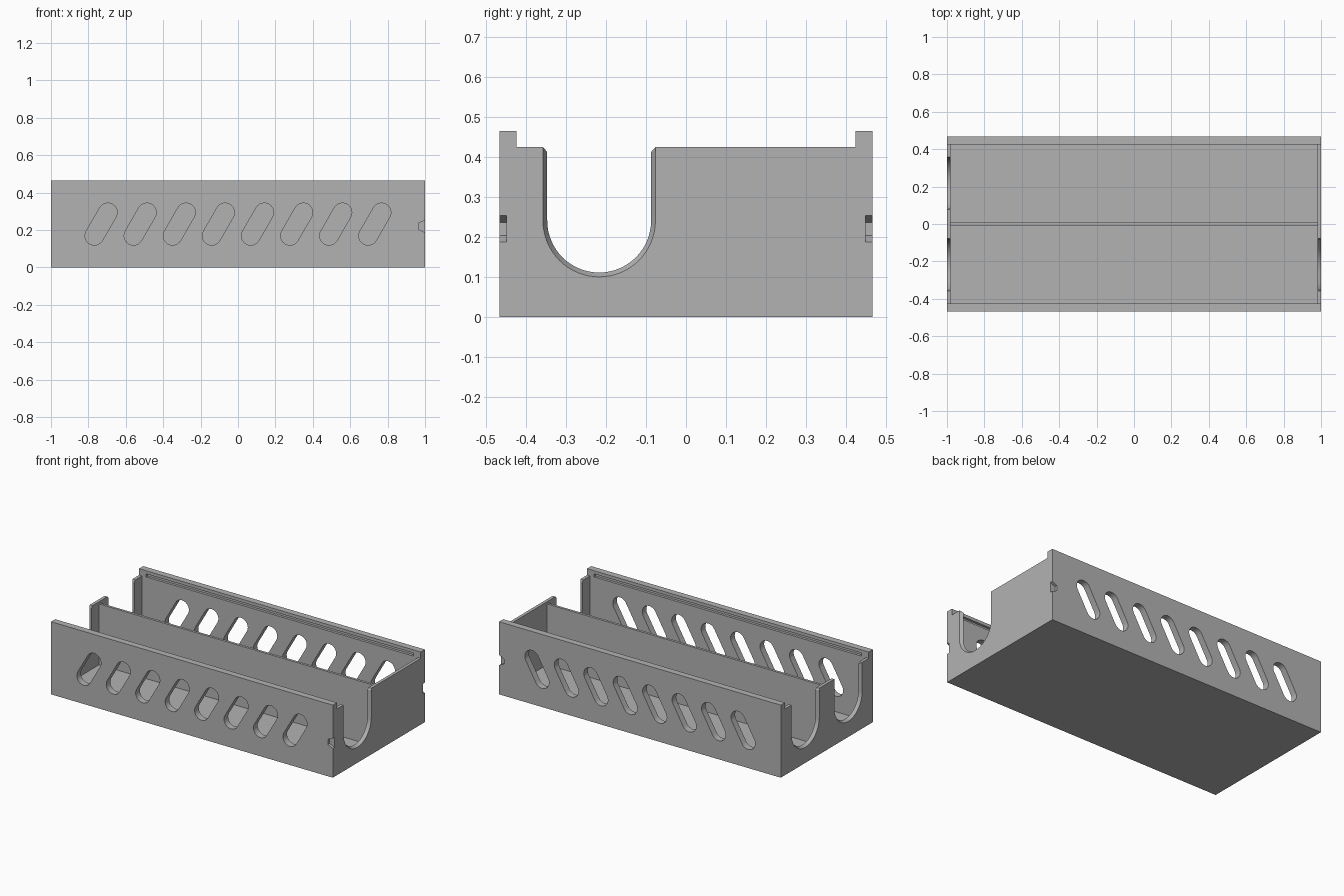
import bpy, bmesh
from math import pi, cos, sin
from mathutils import Vector

default = bpy.data.objects.get("Cube")
if default:
    bpy.data.objects.remove(default, do_unlink=True)

HX, HY, H = 1.0, 0.467, 0.466      # half length, half width, height
WALL, END, FLOOR = 0.042, 0.02, 0.02
IN_Y, IN_X = HY - WALL, HX - END
RIM = 0.425                        # height of the end walls

grey = bpy.data.materials.new("plain_grey")
grey.use_nodes = True
grey.diffuse_color = (0.45, 0.45, 0.45, 1)
grey.node_tree.nodes["Principled BSDF"].inputs["Base Color"].default_value = (0.45, 0.45, 0.45, 1)


def loft(name, ring_a, ring_b):
    """Closed solid between two matching rings of points."""
    bm = bmesh.new()
    a = [bm.verts.new(p) for p in ring_a]
    b = [bm.verts.new(p) for p in ring_b]
    bm.faces.new(a)
    bm.faces.new(b)
    for i in range(len(a)):
        j = (i + 1) % len(a)
        bm.faces.new((a[i], a[j], b[j], b[i]))
    bmesh.ops.recalc_face_normals(bm, faces=bm.faces)
    mesh = bpy.data.meshes.new(name)
    bm.to_mesh(mesh)
    bm.free()
    mesh.materials.append(grey)
    obj = bpy.data.objects.new(name, mesh)
    bpy.context.collection.objects.link(obj)
    return obj


def box(name, x0, x1, y0, y1, z0, z1):
    ring = [(x0, y0), (x1, y0), (x1, y1), (x0, y1)]
    return loft(name, [(x, y, z0) for x, y in ring], [(x, y, z1) for x, y in ring])


def cut(target, cutter):
    """Subtract the cutter for good, then remove it."""
    cutter.hide_render = True
    mod = target.modifiers.new("cut", 'BOOLEAN')
    mod.operation, mod.solver, mod.object = 'DIFFERENCE', 'EXACT', cutter
    deps = bpy.context.evaluated_depsgraph_get()
    mesh = bpy.data.meshes.new_from_object(target.evaluated_get(deps))
    target.modifiers.clear()
    target.data = mesh
    bpy.data.objects.remove(cutter, do_unlink=True)


def slot_ring(cx, y):
    """Leaning rounded slot outline at depth y."""
    centre, lean, r = Vector((cx, 0.232)), Vector((0.036, 0.0625)), 0.05
    points = []
    for side in (1, -1):
        for i in range(13):
            ang = pi / 6 * -1 + pi * i / 12 + (0 if side > 0 else pi)
            p = centre + lean * side + Vector((cos(ang), sin(ang))) * r
            points.append((p.x, y, p.y))
    return points


def u_ring(x, cy, r, flare):
    """U-shaped opening with flared top corners at position x."""
    cz, steps = 0.241, 32
    arc = [(cy + r * cos(pi + pi * i / steps), cz + r * sin(pi + pi * i / steps))
           for i in range(steps + 1)]
    top = [(cy + r, RIM - 0.012), (cy + r + flare, RIM), (cy + r + flare, 0.6),
           (cy - r - flare, 0.6), (cy - r - flare, RIM), (cy - r, RIM - 0.012)]
    return [(x, y, z) for y, z in arc + top]


# Tray body, with a step for the lid along the top
tray = box("tray", -HX, HX, -HY, HY, 0, H)
cut(tray, box("lid_step", -1.1, 1.1, -IN_Y, IN_Y, RIM, 0.6))

# Two long channels and a slightly lower divider between them
for s in (-1, 1):
    y0, y1 = sorted((s * 0.008, s * IN_Y))
    cut(tray, box("channel", -IN_X, IN_X, y0, y1, FLOOR, 0.6))
cut(tray, box("divider_top", -IN_X, IN_X, -0.05, 0.05, 0.41, 0.6))

for s in (-1, 1):
    # Snap groove inside each side lip
    y0, y1 = sorted((s * (IN_Y - 0.02), s * (IN_Y + 0.016)))
    cut(tray, box("snap_groove", -0.95, 0.95, y0, y1, 0.426, 0.446))

    # Leaning vent slots through each side wall
    for i in range(8):
        cx = -0.732 + i * 0.2091
        cut(tray, loft("vent_slot", slot_ring(cx, s * 0.40), slot_ring(cx, s * 0.52)))

    # Tapered U openings in both end walls
    for e in (-1, 1):
        cut(tray, loft("end_opening",
                       u_ring(e * (HX + 0.0001), s * 0.2175, 0.141, 0.0),
                       u_ring(e * (IN_X - 0.0001), s * 0.2175, 0.13, 0.011)))

    # Tapered latch notch on the corners of one end
    profile = [(1.02, 0.177), (0.965, 0.204), (0.965, 0.236), (1.02, 0.263)]
    cut(tray, loft("latch_notch", [(x, s * (HY - 0.018), z) for x, z in profile],
                   [(x, s * 0.5, z) for x, z in profile]))

# Smooth only the round openings
bpy.ops.object.select_all(action='DESELECT')
tray.select_set(True)
bpy.context.view_layer.objects.active = tray
bpy.ops.object.shade_smooth_by_angle(angle=pi / 9)
